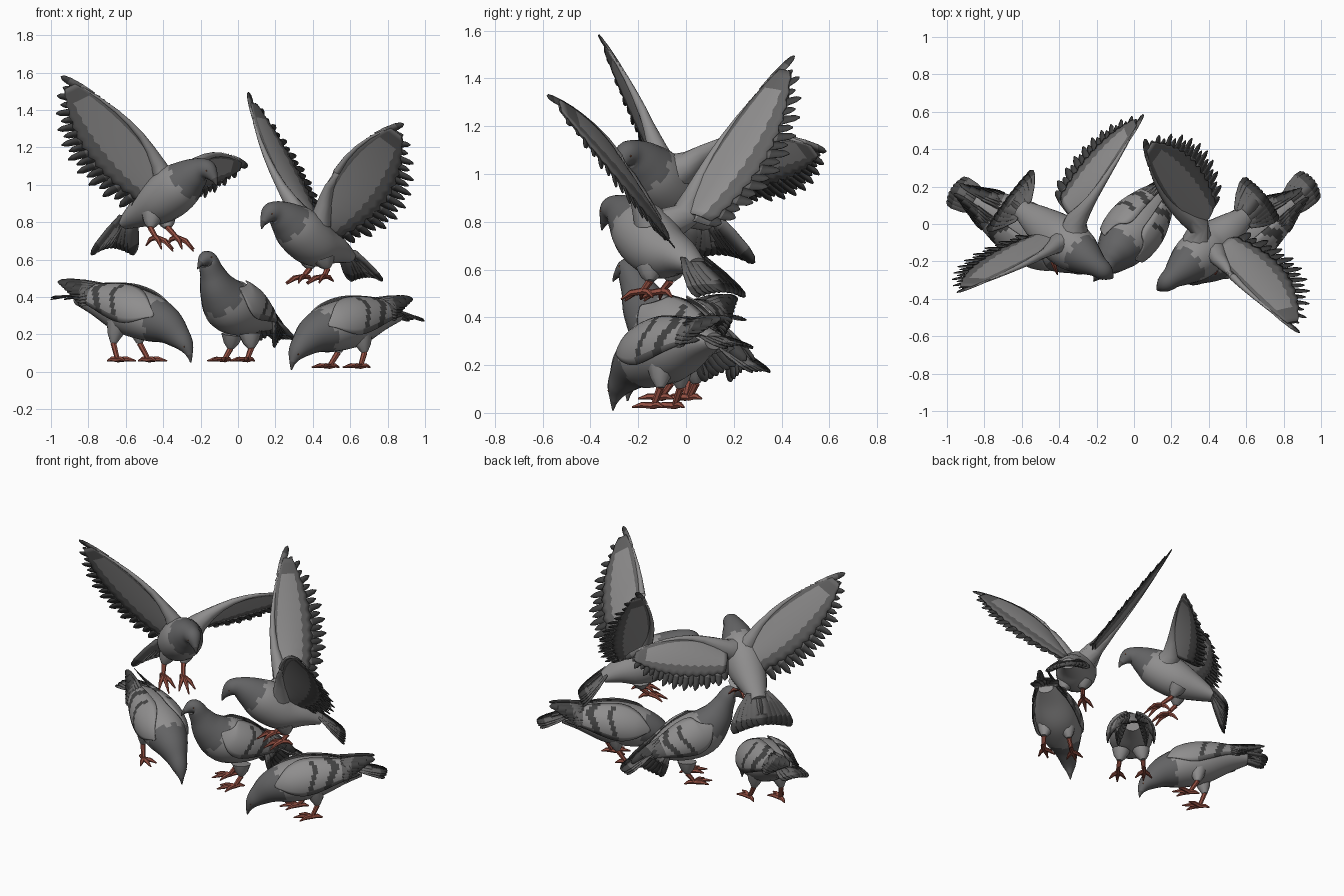
import bpy, math
from mathutils import Vector as V

if "Cube" in bpy.data.objects:
    bpy.data.objects.remove(bpy.data.objects["Cube"])

def material(name, c):
    m = bpy.data.materials.new(name)
    m.diffuse_color = (*c, 1)
    m.use_nodes = True
    m.node_tree.nodes["Principled BSDF"].inputs["Base Color"].default_value = m.diffuse_color
    return m

MATS = [material("pale_grey_plumage", (.275, .27, .27)), material("neck_grey", (.125, .125, .128)),
        material("mid_grey_feather", (.125, .123, .123)), material("dark_feather", (.055, .055, .055)),
        material("leg_red", (.3, .08, .055)), material("beak_grey", (.075, .073, .073)),
        material("eye_orange", (.2, .08, .04))]
PALE, NECK, MID, DARK, RED, BEAK, EYE = range(7)

def make(name, verts, faces, idx, thick=0):
    me = bpy.data.meshes.new(name)
    me.from_pydata([tuple(v) for v in verts], [], faces)
    for m in MATS:
        me.materials.append(m)
    for p, i in zip(me.polygons, idx):
        p.material_index = i
    ob = bpy.data.objects.new(name, me)
    bpy.context.collection.objects.link(ob)
    if thick:
        s = ob.modifiers.new("thickness", "SOLIDIFY")
        s.thickness, s.offset = thick, 0
    return ob

def grid_faces(rows, cols, start=0, wrap=False):
    n = cols if wrap else cols - 1
    return [(start + r*cols + c, start + r*cols + (c+1) % cols,
             start + (r+1)*cols + (c+1) % cols, start + (r+1)*cols + c)
            for r in range(rows - 1) for c in range(n)]

def tube(data, pts, radii, mat, sides=7):
    """Tapered tube along points, appended to data (verts, faces, materials)."""
    vs, fs, ms = data
    s0, rows = len(vs), len(pts)
    for i, (p, r) in enumerate(zip(pts, radii)):
        t = (pts[min(i+1, rows-1)] - pts[max(i-1, 0)]).normalized()
        a = t.cross(V((.31, .17, .93)) if abs(t.z) < .8 else V((1, .2, 0))).normalized()
        b = t.cross(a)
        for k in range(sides):
            w = 2*math.pi*k/sides
            vs.append(p + r*(math.cos(w)*a + math.sin(w)*b))
    new = grid_faces(rows, sides, s0, True)
    new += [tuple(s0 + k for k in range(sides))[::-1], tuple(s0 + (rows-1)*sides + k for k in range(sides))]
    fs += new
    ms += [mat]*len(new)

def feather(data, base, end, normal, width, mats):
    """Flat pointed feather, four segments long."""
    vs, fs, ms = data
    s0 = len(vs)
    side = (end - base).cross(normal).normalized()
    for t, w in ((0, .6), (.4, 1), (.76, 1), (.93, .7), (1, .15)):
        p = base.lerp(end, t)
        vs += [p - side*w*width/2, p + side*w*width/2]
    fs += grid_faces(5, 2, s0)
    ms += mats

def bez(a, b, c, t):
    return a*(1-t)**2 + b*2*t*(1-t) + c*t*t

def catmull(rows, p):
    i = min(max(int(p), 0), len(rows) - 2)
    t = p - i
    g = lambda k: rows[min(max(k, 0), len(rows)-1)]
    return [.5*(2*b + (c-a)*t + (2*a-5*b+4*c-d)*t*t + (3*b-a-3*c+d)*t**3)
            for a, b, c, d in zip(g(i-1), g(i), g(i+1), g(i+2))]

class Bird:
    def __init__(self, name, origin, heading, rings, pitch=0):
        self.name, self.o, self.rings, self.pitch = name, V(origin), rings, pitch
        d = V((heading[0], heading[1], 0)).normalized()
        self.f, self.l = d, V((-d.y, d.x, 0))

    def at(self, u, v, z):
        return self.o + self.f*u + self.l*v + V((0, 0, z + self.pitch*u))

    def skin(self, p, ang, grow=0, side=1):
        """Point on the body; ang is measured from the top of the ring."""
        u, z, w, h = catmull(self.rings, p)
        a, b = catmull(self.rings, max(p-.1, 0)), catmull(self.rings, min(p+.1, 8))
        n = math.hypot(b[0]-a[0], b[1]-a[1])
        tu, tz = (b[0]-a[0])/n, (b[1]-a[1])/n
        k = math.cos(ang)*(max(h, .002) + grow)
        return self.at(u - tz*k, side*math.sin(ang)*(max(w, .002) + grow), z + tu*k)

    # body, neck, head and beak in one loft
    def body(self):
        rows, cols = 41, 20
        vs = [self.skin(r/5, 2*math.pi*c/cols) for r in range(rows) for c in range(cols)]
        fs, ms = grid_faces(rows, cols, 0, True), []
        for r in range(rows - 1):
            for c in range(cols):
                p = r/5 + .1 - .2*(c % 3 == 1)
                ms.append(BEAK if r/5 > 6.9 else NECK if p > 3.45 else PALE)
        fs += [tuple(range(cols))[::-1], tuple((rows-1)*cols + c for c in range(cols))]
        make(self.name + "_body", vs, fs, ms + [PALE, BEAK])
        for s in (1, -1):
            d = ([], [], [])
            q = self.skin(6.2, 1.35, -.004, s)
            tube(d, [q - self.l*.006*s, q + self.l*.005*s], [.008, .004], EYE)
            make(self.name + "_eye", *d)

    # tail fan
    def tail(self, end, spread, n=9):
        d, end = ([], [], []), V(end)
        base = self.skin(.3, 0, -.02)
        up = (end - base).cross(self.l).normalized()
        for i in range(n):
            k = 2*i/(n-1) - 1
            e = end + self.l*spread*k + (base - end)*.1*k*k - V((0, 0, .04*spread/.15*k*k))
            feather(d, base + self.l*.05*k + up*.002*(i % 2), e, up, .05 + spread*.16, [MID, MID, DARK, DARK])
        make(self.name + "_tail", *d, .005)

    # folded wings with two dark bars and long dark flight feathers
    def folded(self, tip):
        for s in (1, -1):
            rows, cols, vs = 36, 9, []
            for r in range(rows):
                k = r/(rows-1)
                full = math.sin(min(1, k*2.2)*math.pi/2)
                a0, a1 = 1.15 - .95*full, 1.25 + .75*full - .35*k*k
                for c in range(cols):
                    vs.append(self.skin(3.75 - 3.4*k - .2*(c % 2)*(k > .9), a0 + (a1-a0)*c/(cols-1),
                                        .001 + .014*full, s))
            ms = []
            for r in range(rows - 1):
                for c in range(cols - 1):
                    k = (r + abs(c - 2.5)*.9)/35
                    bar = .5 <= k < .57 and 0 < c < 7 or .7 <= k < .8
                    ms.append(DARK if bar or r > 31 else MID if r > 28 or c > 6 and k > .5 else PALE)
            make(self.name + "_folded_wing", vs, grid_faces(rows, cols), ms, .006)
            d = ([], [], [])
            for i in range(8):
                k = i/7
                a = self.skin(.95, .35 + 1.35*k, .012, s)
                e = self.at(tip[0] + .17*k, s*(.03 + .055*k), tip[1] - .09*k)
                feather(d, a, e, self.l*s*.8 + V((0, 0, .6)), .05, [MID, DARK, DARK, DARK])
            make(self.name + "_flight_feathers", *d, .005)

    # feathered thigh, shank and four toes
    def leg(self, hip, ankle, droop=0):
        hip, ankle = self.at(*hip), V(ankle)
        knee = hip.lerp(ankle, .56) - self.f*.025
        d = ([], [], [])
        tube(d, [hip, hip.lerp(knee, .6), knee], [.06, .042, .018], PALE, 9)
        tube(d, [knee, ankle], [.016, .013], RED)
        for a, n in ((0, .115), (.6, .095), (-.6, .095), (math.pi, .065)):
            q = self.f*math.cos(a) + self.l*math.sin(a)
            tube(d, [ankle, ankle + q*n*.55 + V((0, 0, .004 - droop*n*.4)),
                     ankle + q*n - V((0, 0, .006 + droop*n))], [.015, .013, .004], RED, 6)
        make(self.name + "_leg", *d)

    # open wing: leading curve and trailing curve share the tip
    def open_wing(self, root, bend, tip, trail_root, trail_bend):
        S, B, T, R, Q = map(V, (root, bend, tip, trail_root, trail_bend))
        lead, trail = (lambda t: bez(S, B, T, t)), (lambda t: bez(R, Q, T, t))
        up = (T - S).cross(R - B).normalized()
        if up.z < 0:
            up = -up
        d, n = ([], [], []), 20
        for i in range(n):
            k = i/(n-1)
            a, e = lead(.02 + .78*k), trail(k)
            e = e + (e - a).normalized()*(.025*(i % 2) - .005)
            feather(d, a + up*.002*(i % 2), e, up, .054 - .014*k, [PALE, MID, DARK, DARK])
        make(self.name + "_wing_feathers", *d, .003)
        # upper and lower coverts
        rows, cols = 25, 9
        for word, lift, thick in (("upper", .025, .01), ("under", -.008, .004)):
            vs, ms = [], []
            for r in range(rows):
                k = r/(rows-1)*.93
                for c in range(cols):
                    t = c/(cols-1)
                    reach = .74 + .05*(r % 2)
                    vs.append(lead(k).lerp(trail(k), t*reach)
                              + up*(lift*math.sin(math.pi*t)*(1-k) + math.copysign(.004, lift)))
            for r in range(rows - 1):
                ms += [MID if c > 5 or r > 20 or (c == 0 and r > 5) else PALE for c in range(cols - 1)]
            make(self.name + "_" + word + "_coverts", vs, grid_faces(rows, cols), ms, thick)
        # arm blending into the shoulder
        d = ([], [], [])
        mid = lead(.02).lerp(trail(0), .3)
        tube(d, [S.lerp(self.at(.05, 0, 0), .4)] + [lead(k/8) + (mid - S)*.3*(1 - k/8)**2 for k in range(8)],
             [.08, .06, .04, .027, .02, .015, .011, .008, .005], PALE, 10)
        make(self.name + "_wing_arm", *d)

# side profiles: forward, height, half width, half height, from tail base to beak tip
PECK = [(-.34, .30, .05, .035), (-.21, .295, .1, .085), (-.05, .265, .14, .13), (.1, .235, .14, .13),
        (.21, .2, .105, .105), (.29, .145, .065, .07), (.335, .10, .045, .045), (.36, .05, .017, .018), (.368, .01, .003, .003)]
STAND = [(-.26, .25, .05, .035), (-.17, .285, .1, .08), (-.05, .32, .14, .13), (.08, .36, .14, .145),
         (.17, .44, .1, .11), (.225, .53, .065, .07), (.27, .602, .05, .048), (.325, .58, .017, .018), (.35, .55, .003, .003)]
FLY = [(-.27, -.15, .05, .035), (-.16, -.095, .09, .08), (-.03, -.03, .125, .125), (.09, .045, .125, .13),
       (.18, .105, .09, .095), (.245, .135, .06, .064), (.29, .13, .048, .05), (.33, .085, .018, .02), (.345, .05, .003, .003)]
LEVEL = [(-.27, -.1, .05, .035), (-.16, -.06, .09, .08)] + FLY[2:]

# three birds on the ground
ground = [("left_pecking_bird", (-.565, -.05, .065), (.85, -.53), PECK, -.07, (-.98, .19, .405), (-.45, .385), .055, (.04, -.05), .07),
          ("right_pecking_bird", (.58, -.085, 0), (-.8, -.6), PECK, 0, (.965, .235, .285), (-.42, .39), .02, (-.04, .04), .07),
          ("upright_bird", (0, -.03, 0), (-.5, -.64), STAND, 0, (.26, .33, .175), (-.38, .22), .055, (.02, .0), .06)]
for name, o, head, rings, pitch, tail, tip, foot, step, spread in ground:
    b = Bird(name, o, head, rings, pitch)
    b.body()
    b.tail(tail, spread, 7)
    b.folded(tip)
    for s, u in zip((1, -1), step):
        ank = b.at(u + .01, s*.085, 0)
        ank.z = foot + .01
        b.leg((u*.5 - .03, s*.065, .2), ank)

# two birds in flight
a = Bird("left_flying_bird", (-.39, -.08, .945), (.8, -.6), FLY)
a.body()
a.tail((-.68, .14, .66), .19, 11)
a.open_wing((-.38, -.1, 1.05), (-.5, -.2, 1.36), (-.93, -.36, 1.57), (-.57, -.05, .87), (-1.05, -.2, 1.1))
a.open_wing((-.3, 0, 1.05), (-.135, .25, 1.25), (.04, .57, 1.1), (-.42, .18, .91), (-.23, .54, .85))
a.leg((-.04, .06, -.11), (-.33, -.12, .72), .6)
a.leg((-.04, -.06, -.11), (-.44, -.18, .72), .6)

b = Bird("right_flying_bird", (.39, -.13, .715), (-.76, -.64), LEVEL)
b.body()
b.tail((.7, .16, .505), .13, 11)
b.open_wing((.33, -.02, .83), (.1, .1, 1.15), (.06, .44, 1.48), (.46, .15, .79), (.41, .55, 1.07))
b.open_wing((.43, -.17, .81), (.5, -.3, 1.22), (.87, -.57, 1.32), (.56, -.04, .69), (1.06, -.2, .8))
b.leg((-.04, .06, -.11), (.46, -.18, .51), .3)
b.leg((-.04, -.06, -.11), (.35, -.1, .51), .3)

# smooth shading with sharp edges kept
for ob in bpy.context.collection.objects:
    ob.select_set(True)
    bpy.context.view_layer.objects.active = ob
bpy.ops.object.shade_smooth_by_angle(angle=math.radians(40))
